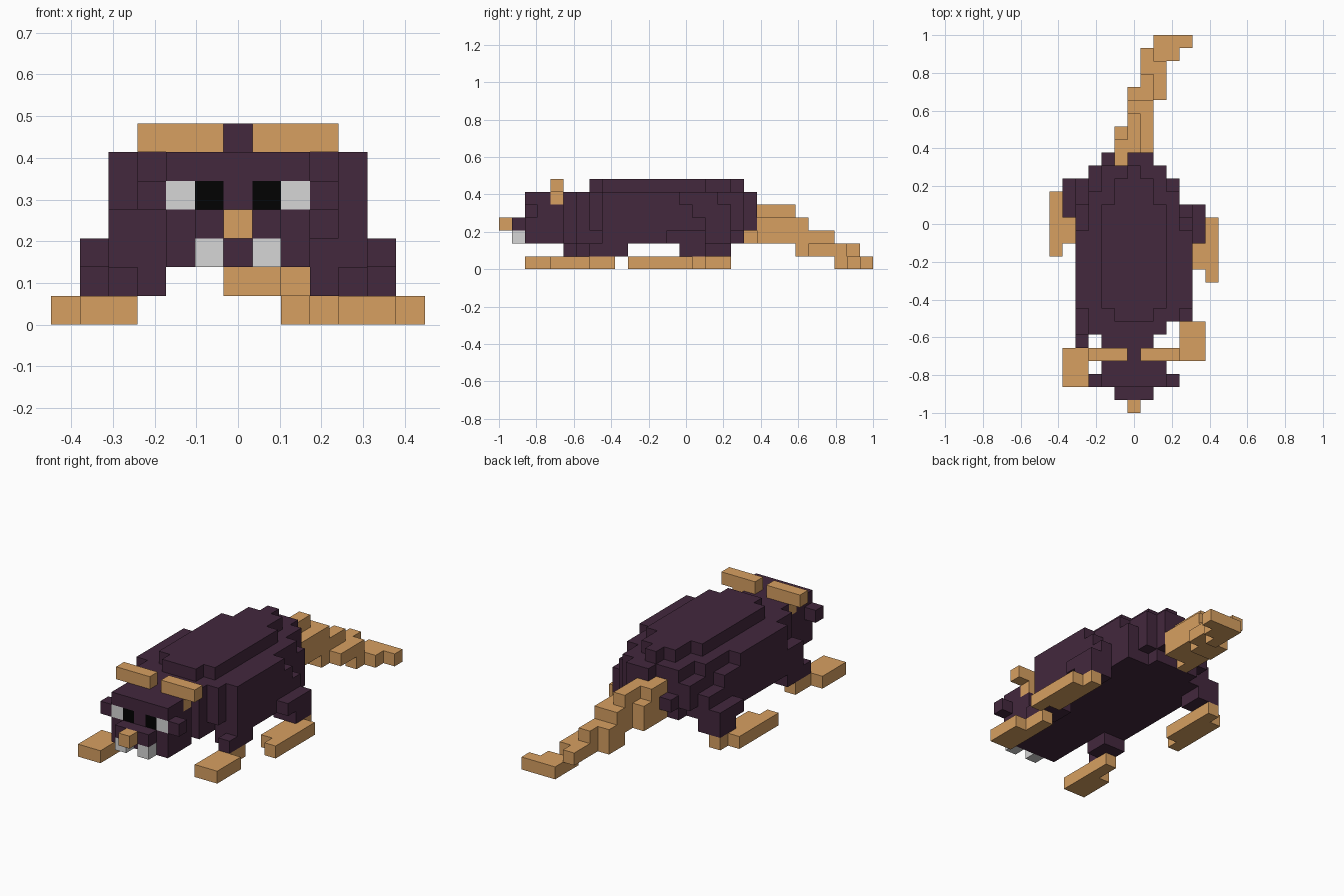
import bpy, bmesh

if "Cube" in bpy.data.objects:
    bpy.data.objects.remove(bpy.data.objects["Cube"])

U = 2 / 29  # size of one block


def material(name, rgb):
    m = bpy.data.materials.new(name)
    m.use_nodes = True
    m.diffuse_color = (*rgb, 1)
    m.node_tree.nodes["Principled BSDF"].inputs["Base Color"].default_value = (*rgb, 1)
    return m


FUR = material("dark purple fur", (0.056, 0.021, 0.047))
SKIN = material("tan skin", (0.68, 0.35, 0.12))
WHITE = material("light grey", (0.67, 0.67, 0.67))
BLACK = material("black", (0.0005, 0.0005, 0.0005))

# outward direction and the four corners of each block side
SIDES = [((1, 0, 0), [(1, 0, 0), (1, 1, 0), (1, 1, 1), (1, 0, 1)]),
         ((-1, 0, 0), [(0, 0, 0), (0, 0, 1), (0, 1, 1), (0, 1, 0)]),
         ((0, 1, 0), [(0, 1, 0), (0, 1, 1), (1, 1, 1), (1, 1, 0)]),
         ((0, -1, 0), [(0, 0, 0), (1, 0, 0), (1, 0, 1), (0, 0, 1)]),
         ((0, 0, 1), [(0, 0, 1), (1, 0, 1), (1, 1, 1), (0, 1, 1)]),
         ((0, 0, -1), [(0, 0, 0), (0, 1, 0), (1, 1, 0), (1, 0, 0)])]


def blocks(name, mat, boxes, side=1, shift=0):
    """Join boxes (x0, x1, y0, y1, z0, z1), inclusive block counts, into one shell."""
    cells = {(side * x, y + shift, z)
             for x0, x1, y0, y1, z0, z1 in boxes
             for x in range(x0, x1 + 1)
             for y in range(y0, y1 + 1)
             for z in range(z0, z1 + 1)}
    bm = bmesh.new()
    verts = {}
    for c in sorted(cells):
        for d, corners in SIDES:
            if tuple(a + b for a, b in zip(c, d)) in cells:
                continue
            face = []
            for q in corners:
                p = tuple(a + b for a, b in zip(c, q))
                if p not in verts:
                    verts[p] = bm.verts.new(((p[0] - 0.5) * U, p[1] * U - 1, p[2] * U))
                face.append(verts[p])
            bm.faces.new(face)
    me = bpy.data.meshes.new(name)
    bm.to_mesh(me)
    bm.free()
    me.materials.append(mat)
    ob = bpy.data.objects.new(name, me)
    bpy.context.collection.objects.link(ob)


# Body, from belly to back
blocks("body", FUR, [
    (-2, 1, 5, 5, 2, 4), (-2, 2, 6, 6, 2, 2), (-3, 2, 6, 6, 3, 4),
    (-3, 2, 7, 7, 2, 2), (-3, 3, 7, 7, 3, 4), (-3, 3, 8, 17, 2, 4),
    (-2, 1, 18, 18, 2, 2), (-3, 2, 18, 18, 3, 4),
    (-4, -4, 8, 15, 2, 4), (4, 4, 8, 14, 2, 4),                 # flanks
    (-2, -2, 19, 19, 3, 3), (0, 1, 19, 19, 3, 5),               # rump
    (-2, 1, 5, 5, 5, 5), (-3, 2, 6, 6, 5, 5), (-3, 3, 7, 7, 5, 5),
    (-4, 4, 8, 13, 5, 5), (-3, 3, 14, 16, 5, 5), (-2, 2, 17, 18, 5, 5),
    (-1, 1, 7, 7, 6, 6), (-2, 2, 8, 15, 6, 6),                  # back ridge
    (-1, 1, 16, 17, 6, 6), (0, 0, 18, 18, 6, 6),
])

# Head with cheeks and snout; the eye sockets stay open
blocks("head", FUR, [
    (-2, 2, 2, 3, 2, 3), (-2, 2, 3, 3, 4, 4), (-2, 2, 2, 3, 5, 5),
    (0, 0, 2, 2, 4, 4), (-2, 2, 4, 4, 2, 4), (-1, 1, 4, 4, 5, 5),
    (-3, -3, 2, 2, 4, 4), (3, 3, 2, 2, 4, 4),
    (-1, 1, 1, 1, 3, 3),
])
blocks("nose", SKIN, [(0, 0, 0, 0, 3, 3)])

# Tail, stepping down to the ground and curling to one side
blocks("tail", SKIN, [
    (-1, -1, 19, 20, 2, 4), (-1, -1, 21, 21, 2, 3),
    (0, 0, 20, 22, 3, 4), (0, 0, 20, 24, 2, 2), (0, 0, 23, 23, 3, 3),
    (1, 1, 20, 23, 3, 3), (1, 1, 20, 25, 2, 2),
    (0, 0, 23, 24, 1, 1), (1, 1, 23, 27, 1, 1), (2, 2, 24, 26, 1, 1),
    (2, 2, 26, 28, 0, 0), (3, 3, 27, 28, 0, 0), (4, 4, 28, 28, 0, 0),
])

# Paired parts; the walking pose moves the legs apart by two blocks
for word, s, front, hind in (("left", 1, 2, 0), ("right", -1, 0, 2)):
    blocks(f"{word}_eye_white", WHITE, [(2, 2, 2, 2, 4, 4)], s)
    blocks(f"{word}_pupil", BLACK, [(1, 1, 2, 2, 4, 4)], s)
    blocks(f"{word}_tooth", WHITE, [(1, 1, 1, 1, 2, 2)], s)
    blocks(f"{word}_ear", SKIN, [(1, 3, 4, 4, 6, 6), (2, 2, 4, 4, 5, 5)], s)
    blocks(f"{word}_front_leg", FUR, [(4, 4, 5, 7, 1, 1), (3, 3, 6, 7, 1, 1),
                                      (3, 4, 6, 7, 2, 2), (4, 4, 6, 7, 3, 3)], s, front)
    blocks(f"{word}_front_foot", SKIN, [(4, 5, 2, 4, 0, 0), (4, 4, 5, 6, 0, 0)], s, front)
    blocks(f"{word}_hind_leg", FUR, [(4, 5, 14, 15, 1, 1), (4, 5, 13, 15, 2, 2),
                                     (4, 4, 13, 15, 3, 3)], s, hind)
    blocks(f"{word}_hind_foot", SKIN, [(6, 6, 10, 14, 0, 0), (5, 5, 11, 15, 0, 0)], s, hind)
